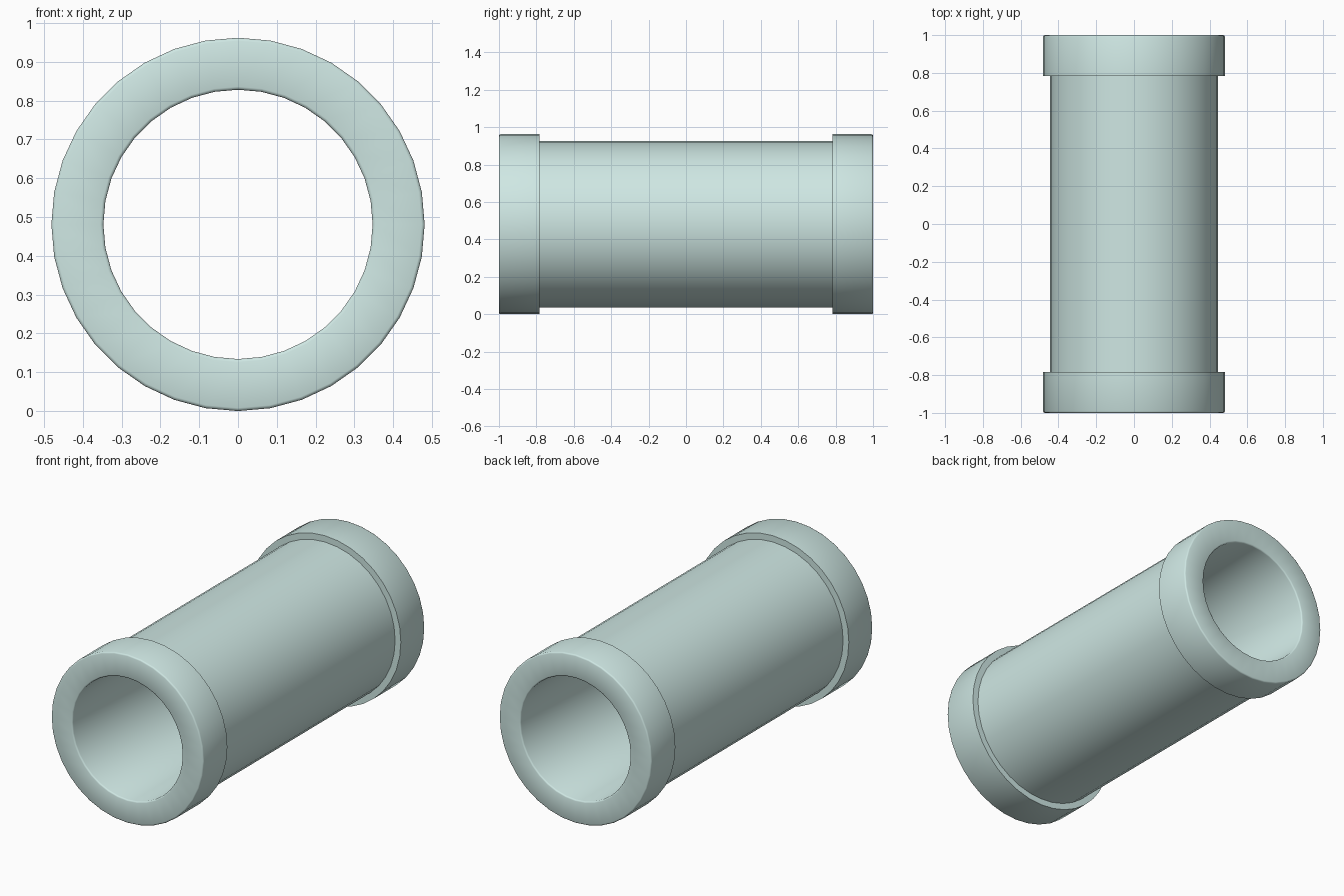
import bpy, bmesh, math

if "Cube" in bpy.data.objects:
    bpy.data.objects.remove(bpy.data.objects["Cube"])

SIDES = 36
R_COLLAR, R_BODY, R_BORE = 0.481, 0.445, 0.347
STEP, END, B = 0.783, 1.0, 0.008   # collar start, pipe end, edge softening


def half_profile():
    # (radius, y) from the body step round the rim to the bore
    pts = [(R_BODY, STEP), (R_COLLAR, STEP)]
    for a in (0, 45, 90):   # softened outer rim
        t = math.radians(a)
        pts.append((R_COLLAR - B + B * math.cos(t), END - B + B * math.sin(t)))
    for a in (90, 45, 0):   # softened bore rim
        t = math.radians(a)
        pts.append((R_BORE + B - B * math.cos(t), END - B + B * math.sin(t)))
    return pts


# Mirror the half profile to get a closed loop for both collared ends
half = half_profile()
profile = half + [(r, -y) for r, y in reversed(half)]

# Revolve the loop around the y axis
bm = bmesh.new()
rings = []
for i in range(SIDES):
    a = 2 * math.pi * i / SIDES
    rings.append([bm.verts.new((r * math.sin(a), y, r * math.cos(a) + R_COLLAR))
                  for r, y in profile])
n = len(profile)
for i in range(SIDES):
    p, q = rings[i], rings[(i + 1) % SIDES]
    for j in range(n):
        k = (j + 1) % n
        bm.faces.new((p[j], p[k], q[k], q[j]))
bmesh.ops.recalc_face_normals(bm, faces=bm.faces)

mesh = bpy.data.meshes.new("collared_pipe")
bm.to_mesh(mesh)
bm.free()
pipe = bpy.data.objects.new("collared_pipe", mesh)
bpy.context.collection.objects.link(pipe)

# Pale aqua finish
mat = bpy.data.materials.new("pale_aqua")
mat.diffuse_color = (0.62, 0.80, 0.77, 1)
mat.use_nodes = True
mat.node_tree.nodes["Principled BSDF"].inputs["Base Color"].default_value = mat.diffuse_color
mesh.materials.append(mat)

# Smooth walls and rims, crisp collar steps
bpy.context.view_layer.objects.active = pipe
pipe.select_set(True)
bpy.ops.object.shade_smooth_by_angle(angle=math.radians(50))
